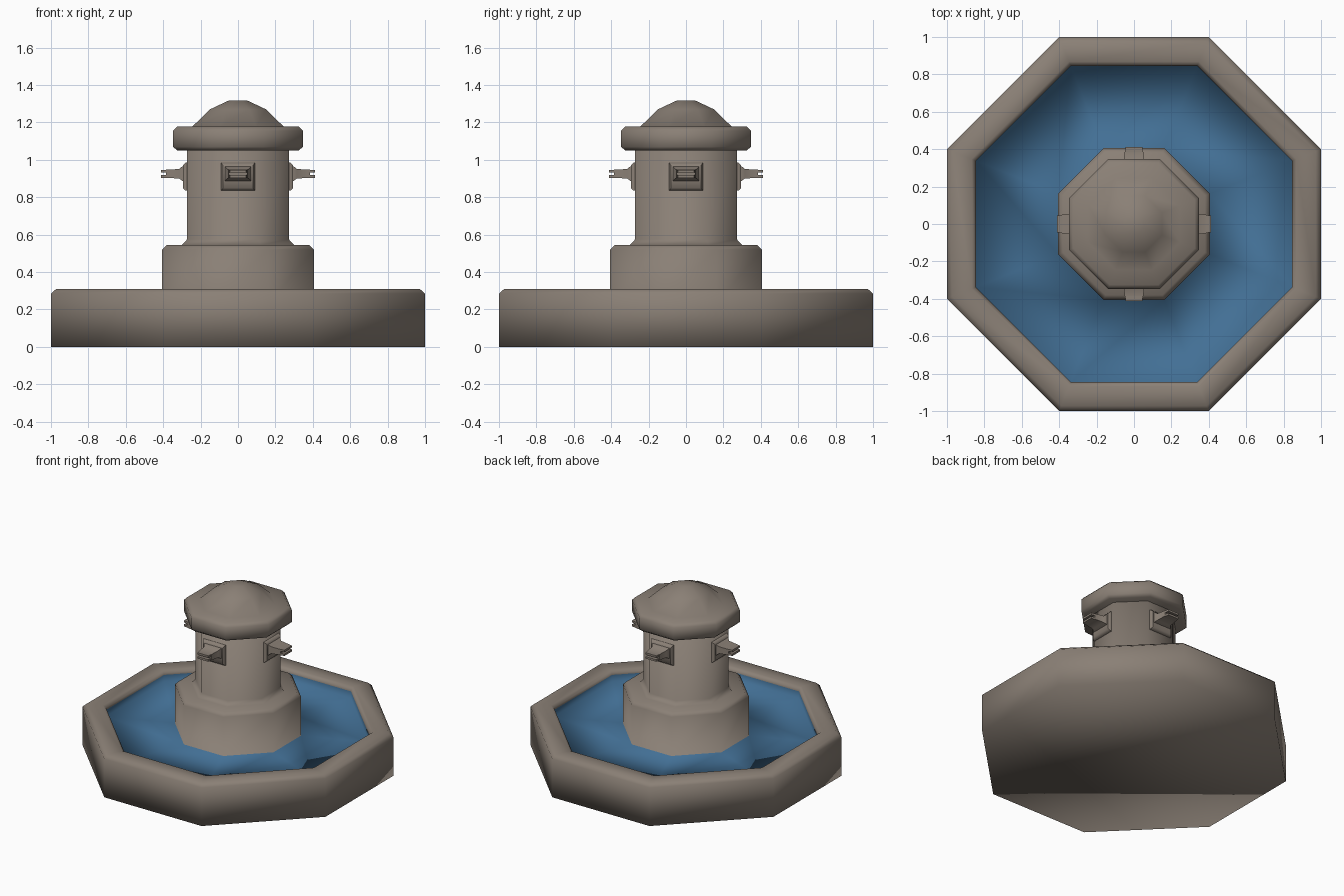
import bpy, bmesh, math
from mathutils import Matrix

if "Cube" in bpy.data.objects:
    bpy.data.objects.remove(bpy.data.objects["Cube"])


def material(name, rgb):
    m = bpy.data.materials.new(name)
    m.diffuse_color = (*rgb, 1)
    m.use_nodes = True
    m.node_tree.nodes["Principled BSDF"].inputs["Base Color"].default_value = m.diffuse_color
    return m


STONE = material("stone", (0.255, 0.215, 0.18))
WATER = material("water", (0.055, 0.16, 0.30))


def finish(name, bm, mats):
    bmesh.ops.recalc_face_normals(bm, faces=bm.faces[:])
    for f in bm.faces:
        f.smooth = True
    me = bpy.data.meshes.new(name)
    bm.to_mesh(me)
    bm.free()
    for m in mats:
        me.materials.append(m)
    ob = bpy.data.objects.new(name, me)
    bpy.context.collection.objects.link(ob)
    return ob


def loft(bm, rings):
    """Bridge point rings and close both ends."""
    loops = [[bm.verts.new(p) for p in r] for r in rings]
    n = len(loops[0])
    bands = []
    for a, b in zip(loops, loops[1:]):
        bands.append([bm.faces.new((a[i], a[(i + 1) % n], b[(i + 1) % n], b[i]))
                      for i in range(n)])
    bm.faces.new(loops[0][::-1])
    bm.faces.new(loops[-1])
    return bands


def octagon(r, z):
    """Octagon with flats on the axes, r = half width across flats."""
    k = 0.4 * r
    return [(r, -k, z), (r, k, z), (k, r, z), (-k, r, z),
            (-r, k, z), (-r, -k, z), (-k, -r, z), (k, -r, z)]


# basin, water and column: one continuous smooth stepped profile
profile = [(1.0, 0), (1.0, 0.285), (0.972, 0.31), (0.868, 0.31), (0.85, 0.295),
           (0.845, 0.28), (0.845, 0.23), (0.405, 0.23), (0.405, 0.52), (0.38, 0.545),
           (0.30, 0.545), (0.272, 0.575), (0.272, 1.06)]
bm = bmesh.new()
bands = loft(bm, [octagon(r, z) for r, z in profile])
for i in (5, 6):                       # inner wall and water surface
    for f in bands[i]:
        f.material_index = 1
finish("basin_and_column", bm, [STONE, WATER])

# chamfered cap slab with low dome
cap = [(0.325, 1.05), (0.347, 1.07), (0.347, 1.155), (0.325, 1.177),
       (0.245, 1.177), (0.15, 1.27), (0.052, 1.316)]
bm = bmesh.new()
loft(bm, [octagon(r, z) for r, z in cap])
finish("cap", bm, [STONE])


def rect(d, w, z0, z1):
    return [(-w, -d, z0), (w, -d, z0), (w, -d, z1), (-w, -d, z1)]


# four spouts: wall plate, tapering nozzle, two lips with an open mouth
for k, side in enumerate(("front", "right", "back", "left")):
    bm = bmesh.new()
    loft(bm, [rect(0.25, 0.09, 0.835, 0.985), rect(0.28, 0.09, 0.835, 0.985),
              rect(0.295, 0.08, 0.85, 0.97)])
    loft(bm, [rect(0.28, 0.07, 0.885, 0.967), rect(0.298, 0.07, 0.888, 0.965),
              rect(0.315, 0.058, 0.90, 0.951), rect(0.385, 0.05, 0.904, 0.947)])
    for z0, z1 in ((0.903, 0.918), (0.932, 0.947)):
        loft(bm, [rect(0.375, 0.05, z0, z1), rect(0.413, 0.044, z0, z1)])
    bm.transform(Matrix.Rotation(k * math.pi / 2, 4, 'Z'))
    ob = finish("spout_" + side, bm, [STONE])
    bpy.context.view_layer.objects.active = ob
    ob.select_set(True)
    bpy.ops.object.shade_smooth_by_angle(angle=math.radians(50))
    ob.select_set(False)
